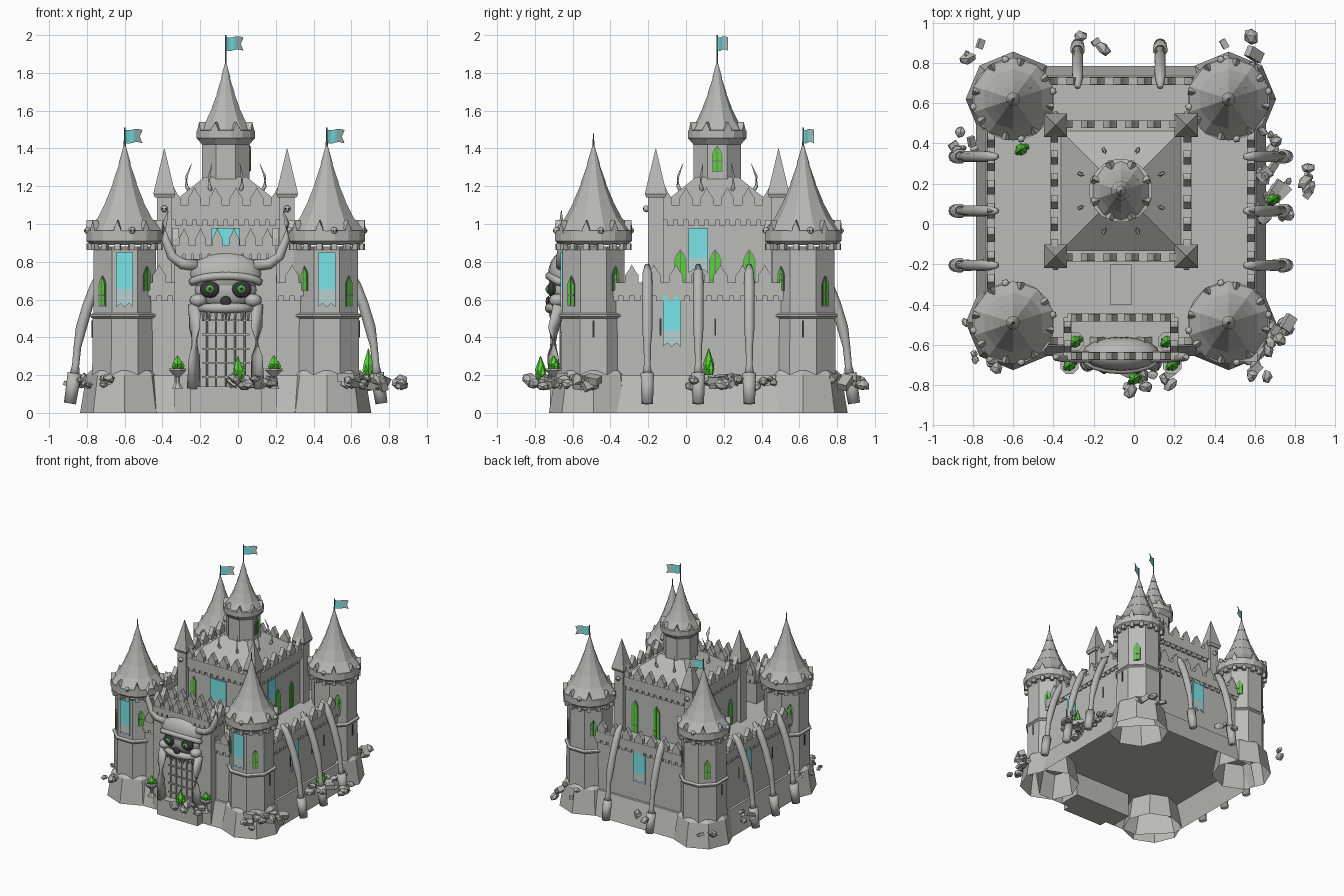
import bpy, bmesh, random
from math import sin, cos, pi, radians
from mathutils import Vector, Matrix

random.seed(4)
if "Cube" in bpy.data.objects:
    bpy.data.objects.remove(bpy.data.objects["Cube"])

def material(name, r, g, b):
    m = bpy.data.materials.new(name)
    m.use_nodes = True
    m.diffuse_color = (r, g, b, 1)
    m.node_tree.nodes["Principled BSDF"].inputs["Base Color"].default_value = (r, g, b, 1)
    return m

MATS = {"stone": material("stone grey", .5, .5, .485), "roof": material("roof grey", .47, .47, .46),
        "bone": material("bone grey", .48, .48, .47), "rock": material("rubble grey", .46, .46, .45),
        "iron": material("iron grey", .2, .2, .2), "dark": material("shadow black", .04, .04, .04),
        "green": material("glow green", .1, .66, .04), "teal": material("banner teal", .2, .8, .82),
        "pale": material("faded teal", .47, .65, .65), "dull": material("dull eye green", .1, .38, .08)}
parts = {}

def part(name, mat, smooth=False):
    if name not in parts:
        parts[name] = (bmesh.new(), mat, smooth)
    return parts[name][0]

def box(bm, x, y, z, sx, sy, sz, rot=None):
    m = Matrix.Translation((x, y, z)) @ (rot or Matrix()) @ Matrix.Diagonal((sx, sy, sz, 1))
    bmesh.ops.create_cube(bm, size=1, matrix=m)

def ball(bm, x, y, z, sx, sy, sz):
    m = Matrix.Translation((x, y, z)) @ Matrix.Diagonal((sx, sy, sz, 1))
    bmesh.ops.create_uvsphere(bm, u_segments=16, v_segments=10, radius=1, matrix=m)

def skin(bm, rings, ends=(True, True)):
    n = len(rings[0])
    for a, b in zip(rings, rings[1:]):
        for i in range(n):
            bm.faces.new((a[i], a[(i + 1) % n], b[(i + 1) % n], b[i]))
    if ends[0]:
        bm.faces.new(rings[0][::-1])
    if ends[1]:
        bm.faces.new(rings[-1])

def lathe(bm, x, y, profile, n, ends=(True, True), phase=.5):
    # radii are measured to the flat of each side
    rings = [[bm.verts.new((x + r / cos(pi / n) * cos((i + phase) * 2 * pi / n),
                            y + r / cos(pi / n) * sin((i + phase) * 2 * pi / n), z)) for i in range(n)]
             for r, z in profile]
    skin(bm, rings, ends)

def tube(bm, pts, radii, n=10):
    pts = [Vector(p) for p in pts]
    rings = []
    for i, p in enumerate(pts):
        d = pts[min(i + 1, len(pts) - 1)] - pts[max(i - 1, 0)]
        q = d.to_track_quat('Z', 'X')
        rings.append([bm.verts.new(p + q @ Vector((radii[i] * cos(k * 2 * pi / n),
                      radii[i] * sin(k * 2 * pi / n), 0))) for k in range(n)])
    skin(bm, rings)

def plate(bm, x, y, a, outline, depth, back=0):
    # upright outline facing the direction a
    n, t = Vector((cos(a), sin(a), 0)), Vector((-sin(a), cos(a), 0))
    rings = [[bm.verts.new(Vector((x, y, 0)) + n * d + t * u + Vector((0, 0, z))) for u, z in outline]
             for d in (back, depth)]
    skin(bm, rings)

def arch(w, z0, z1):
    h = w / 2
    zs = z1 - w * .9
    return [(-h, z0), (h, z0), (h, zs), (h * .65, (zs + z1) / 2), (0, z1), (-h * .65, (zs + z1) / 2), (-h, zs)]

def window(x, y, a, w, z0, z1):
    plate(part("window_frames", "iron"), x, y, a, arch(w + .01, z0 - .006, z1 + .008), .004, -.01)
    plate(part("window_glass", "green"), x, y, a, arch(w, z0, z1), .007, -.01)
    for u0, u1, za, zb in ((-.003, .003, z0, z1), (-w / 2, w / 2, z0 + .05, z0 + .056)):
        plate(part("window_bars", "iron"), x, y, a, [(u0, za), (u1, za), (u1, zb), (u0, zb)], .009)

def banner(x, y, a, w, z0, z1):
    h, zm = w / 2, z0 + (z1 - z0) * .33
    plate(part("banner_cloth", "teal"), x, y, a, [(-h, zm), (h, zm), (h, z1), (-h, z1)], .009)
    plate(part("banner_hem", "pale"), x, y, a, [(-h, z0), (-h / 2, z0 + .02), (0, z0), (h / 2, z0 + .02),
          (h, z0), (h, zm), (-h, zm)], .009)

def slit(x, y, a, z0):
    plate(part("arrow_slits", "dark"), x, y, a, [(-.005, z0), (.005, z0), (.005, z0 + .09), (-.005, z0 + .09)], .004, -.01)

def small_skull(x, y, z, a):
    ball(part("small_skulls", "bone", True), x, y, z, .018, .018, .018)
    for s in (-.5, .5):
        ball(part("small_skull_eyes", "dark"), x + .014 * cos(a + s), y + .014 * sin(a + s), z, .006, .006, .006)

def merlon(bm, x, y, a, w, z, h):
    plate(bm, x, y, a, [(-w / 2, z), (w / 2, z), (w / 2, z + h * .4), (w * .25, z + h * .65), (0, z + h),
          (-w * .25, z + h * .65), (-w / 2, z + h * .4)], .018, -.018)

def parapet(name, x, y, hx, hy, z, top, count):
    # low wall, corbels and pointed merlons around a rectangle
    bm = part(name, "stone")
    for k in range(4):
        a = k * pi / 2
        n, t = Vector((cos(a), sin(a))), Vector((-sin(a), cos(a)))
        out, half = (hx, hy) if k % 2 == 0 else (hy, hx)
        c = Vector((x, y)) + n * out
        plate(bm, c.x, c.y, a, [(-half, z), (half, z), (half, top), (-half, top)], .02, -.02)
        num = max(2, round(count * half / max(hx, hy)))
        for i in range(num):
            p = c + t * half * ((2 * i + 1) / num - 1)
            merlon(bm, p.x, p.y, a, half / num * 1.25, top, .095)
            for s in (-.5, .5):
                q = p + t * s * half / num
                box(bm, q.x, q.y, z - .012, .035, .035, .03)

def roof(x, y, r, z, h, n=10):
    # concave spire of overlapping tiers
    bm = part("spire_roofs", "roof")
    steps = [(1, 0), (.72, .15), (.5, .34), (.31, .55), (.14, .78), (.01, 1)]
    for (r0, t0), (r1, t1) in zip(steps, steps[1:]):
        lathe(bm, x, y, [(r * r0 + .006, z + h * t0 - .008), (r * r1, z + h * t1)], n)

def flag(x, y, z):
    tube(part("flag_poles", "iron"), [(x, y, z - .16), (x, y, z + .01)], [.005, .004], 6)
    for name, mat, lo, hi in (("flag_cloth", "teal", 0, 4), ("flag_ends", "pale", 4, 7)):
        bm = part(name, mat)
        cols = [[bm.verts.new((x + i * .0135, y + i * .008 + .003 * sin(i * 1.3), z - dz - .004 * sin(i)))
                 for dz in (0, .035, .07)] for i in range(lo, hi + 1)]
        if hi == 7:
            cols[-1][1].co.x -= .015
        for a, b in zip(cols, cols[1:]):
            for j in range(2):
                bm.faces.new((a[j], b[j], b[j + 1], a[j + 1]))

def crystals(x, y, z, h):
    bm = part("crystals", "green")
    for dx, dy, s in ((0, 0, 1), (.022, .012, .6), (-.018, -.014, .5)):
        lathe(bm, x + dx, y + dy, [(.014 * s, z), (.026 * s, z + h * .4 * s), (.002, z + h * s)], 6)

CX, CY, KY, WALL = -.065, .065, .165, .65
stone = part("castle_walls", "stone")

# Hollow plinth, open underneath, and curtain walls
plinth = part("plinth", "stone")
rings = [[plinth.verts.new((CX + i * o - j * .5 * s, CY + j * o + i * .5 * s, z))
          for i, j in ((1, 0), (0, 1), (-1, 0), (0, -1)) for s in (-1, 1)] for z, o in ((0, .72), (.2, .67))]
skin(plinth, rings, (False, True))
box(stone, CX, CY, .42, WALL * 2, WALL * 2, .44)
parapet("wall_parapet", CX, CY, .645, .645, .62, .69, 11)

# Corner towers
for sx in (-1, 1):
    for sy in (-1, 1):
        x, y = CX + sx * .535, CY + sy * .555
        lathe(plinth, x, y, [(.218, 0), (.187, .2), (.165, .225)], 8, (False, True), 0)
        lathe(stone, x, y, [(.172, .2), (.17, .5), (.182, .51), (.182, .52), (.165, .53), (.165, .86),
                            (.175, .88)], 8)
        crown = part("tower_crowns", "stone")
        lathe(crown, x, y, [(.18, .89), (.203, .91), (.203, .965), (.17, .965)], 16)
        for i in range(16):
            a = (i + .5) * pi / 8
            box(crown, x + .187 * cos(a), y + .187 * sin(a), .88, .03, .03, .035, Matrix.Rotation(a, 4, 'Z'))
            if i % 2:
                merlon(crown, x + .187 * cos(a), y + .187 * sin(a), a, .035, .95, .07)
            elif i % 4 == 0:
                small_skull(x + .2 * cos(a), y + .2 * sin(a), .965, a)
        roof(x, y, .19, .972, .455)
        tube(part("roof_spikes", "iron"), [(x, y, 1.4), (x, y, 1.48)], [.008, .002], 6)
        if sy > 0:
            flag(x, y, 1.5)
        else:
            banner(x, y - .165, -pi / 2, .09, .56, .85)
        for a in (pi / 4, 3 * pi / 4, 5 * pi / 4, 7 * pi / 4):
            outer = cos(a) * sx > 0 and sin(a) * sy > 0
            if outer or cos(a) * sx > 0 or sin(a) * sy > 0:
                lift = 0 if outer else .08
                window(x + .165 * cos(a), y + .165 * sin(a), a, .042, .57 + lift, (.72 if outer else .69) + lift)
        slit(x + sx * .171, y, 0 if sx > 0 else pi, .4)

# Gatehouse with a sunken roof deck
box(stone, CX, -.56, .36, .54, .19, .72)
for side in (-1, 1):
    box(stone, CX, -.56 + side * .085, .79, .54, .02, .16)
    box(stone, CX + side * .26, -.56, .79, .02, .19, .16)
parapet("gatehouse_parapet", CX, -.56, .265, .095, .84, .885, 6)
box(stone, CX, -.68, .07, .38, .08, .14)
box(stone, CX, -.3, .66, .11, .2, .06)
bars = part("portcullis", "rock")
for i in range(5):
    u = CX - .1 + i * .05
    tube(bars, [(u, -.665, .14), (u, -.665, .57)], [.005] * 2, 6)
    box(bars, CX, -.665, .19 + i * .075, .25, .009, .009)

# Great skull over the gate
bone = part("gate_skull", "bone", True)
ball(bone, CX, -.645, .735, .192, .085, .118)
ball(bone, CX, -.65, .65, .165, .07, .1)
arc = [(CX + .18 * cos(t), -.655 - .07 * sin(t), .685 + .04 * sin(t)) for t in [radians(12 * i) for i in range(16)]]
tube(bone, arc, [.012] + [.021] * 14 + [.012])
tube(bone, [(CX + u, -.72 + u * u * 2, .555) for u in (-.15, -.07, 0, .07, .15)], [.02, .026, .028, .026, .02])
ball(part("nose_hole", "dark"), CX, -.728, .59, .028, .015, .028)
for s in (-1, 1):
    ball(bone, CX + s * .145, -.68, .595, .046, .045, .036)
    ball(part("eye_sockets", "dark"), CX + s * .083, -.705, .655, .054, .028, .046)
    ball(part("glowing_eyes", "dull"), CX + s * .083, -.728, .655, .023, .014, .023)
    ball(part("pupils", "dark"), CX + s * .083, -.74, .655, .008, .005, .008)
    tube(bone, [(CX + s * u, y, z) for u, y, z in ((.165, -.67, .57), (.165, -.7, .45), (.165, -.705, .3), (.17, -.69, .13))],
         [.034, .03, .03, .036])
    tube(part("horns", "bone", True), [(CX + s * u, -.66, z) for u, z in
         ((.15, .78), (.23, .79), (.285, .83), (.32, .92), (.325, 1.0), (.305, 1.07))], [.03, .029, .026, .021, .013, .002])
for i in range(8):
    u = (i - 3.5) * .034
    lathe(part("teeth", "bone"), CX + u, -.715 + u * u * 2, [(.003, .49), (.014, .545)], 6)

# Keep with corner turrets
box(stone, CX, KY, .85, .66, .66, .5)
parapet("keep_parapet", CX, KY, .33, .33, 1.02, 1.1, 6)
lathe(part("keep_roof", "roof"), CX, KY, [(.31, 1.09), (.11, 1.25)], 4)
for sx in (-1, 1):
    for sy in (-1, 1):
        x, y = CX + sx * .325, KY + sy * .325
        box(stone, x, y, .88, .08, .08, .56)
        lathe(part("turret_roofs", "roof"), x, y, [(.05, 1.14), (.058, 1.16), (.034, 1.26), (.001, 1.4)], 4)
        small_skull(x, y + sy * .05, 1.08, sy * pi / 2)
for s in (-1, 1):
    for u in (-.195, -.01, .17):
        window(CX + s * .33, KY + u, 0 if s > 0 else pi, .055, .65, .86)
    window(CX + s * .235, KY - .33, -pi / 2, .045, .75, .94)
    window(CX + .095 + s * .1, KY + .33, pi / 2, .055, .65, .91)
banner(CX + .332, KY - .1, 0, .105, .74, .98)
banner(CX, KY - .332, -pi / 2, .15, .74, .98)

# Central tower
lathe(stone, CX, KY, [(.125, 1.15), (.125, 1.42), (.15, 1.45)], 8)
top = part("central_crown", "stone")
lathe(top, CX, KY, [(.13, 1.43), (.155, 1.455), (.155, 1.495), (.13, 1.5)], 16)
for i in range(8):
    a = (i + .5) * pi / 4
    merlon(top, CX + .135 * cos(a), KY + .135 * sin(a), a, .04, 1.48, .06)
    tube(part("roof_thorns", "bone", True), [(CX + r * cos(a), KY + r * sin(a), z) for r, z in
         ((.19, 1.15), (.225, 1.2), (.225, 1.25), (.195, 1.32))], [.012, .01, .007, .001], 6)
roof(CX, KY, .135, 1.502, .36)
flag(CX, KY, 1.99)
window(CX + .125, KY, 0, .045, 1.28, 1.41)

# Rib buttresses along the sides and back
def rib(x, y, a):
    pts = [(.615, .78), (.655, .74), (.69, .67), (.73, .57), (.765, .45), (.785, .35), (.795, .25), (.8, .2)]
    place = lambda o, z: (x + o * cos(a), y + o * sin(a), z)
    bm = part("rib_buttresses", "bone", True)
    tube(bm, [place(o, z) for o, z in pts], [.014, .026, .029, .028, .029, .02, .019, .028])
    tube(bm, [place(.8, .21), place(.825, .05)], [.037, .032])

for y in (-.205, .065, .335):
    rib(CX, y, 0)
    rib(CX, y, pi)
for x in (-.28, .13):
    rib(x, CY, pi / 2)
banner(CX + WALL, -.075, 0, .095, .35, .62)
banner(CX - WALL, .2, pi, .095, .35, .62)
banner(CX, CY + WALL, pi / 2, .11, .35, .62)
for s in (-1, 1):
    for u in (-.2, .09, .25):
        slit(CX + s * WALL, CY + u, 0 if s > 0 else pi, .41)

# Braziers and crystals
for s in (-1, 1):
    for u, y, z in ((.255, -.7, .13), (.228, -.585, .7)):
        lathe(part("braziers", "stone"), CX + s * u, y,
              [(.03, z), (.012, z + .03), (.012, z + .06), (.045, z + .095), (.045, z + .105)], 8)
        crystals(CX + s * u, y, z + .1, .075)
for x, y, z, h in ((0, -.77, .18, .12), (.69, .12, .2, .14), (-.56, .37, .63, .08)):
    crystals(x, y, z, h)

# Rubble heaps
rubble = part("rubble", "rock")
heaps = ((-.8, .86, .05, 3), (-.84, .42, .06, 6), (-.2, .87, .07, 3), (.52, .84, .1, 8), (.74, .15, .14, 26),
         (.7, .4, .06, 5), (.69, -.56, .08, 14), (.6, -.69, .07, 10), (.02, -.8, .08, 8), (.15, -.78, .04, 3),
         (-.73, -.69, .08, 7), (-.8, -.45, .05, 4))
for hx, hy, spread, count in heaps:
    for i in range(count):
        p = Vector((hx + random.uniform(-1, 1) * spread, hy + random.uniform(-1, 1) * spread, random.uniform(.14, .19)))
        rot = Matrix.Rotation(random.uniform(0, pi), 4, Vector((random.random(), random.random(), 2)))
        s = random.uniform(.02, .045)
        if i % 3 == 2:
            box(rubble, *p, s * 2, s * 1.3, s, rot)
        else:
            m = Matrix.Translation(p) @ rot @ Matrix.Diagonal((s, s * .85, s * .65, 1))
            for v in bmesh.ops.create_icosphere(rubble, subdivisions=1, radius=1, matrix=m)["verts"]:
                v.co += (v.co - p) * random.uniform(-.25, .2)

# Turn each part into an object
for name, (bm, mat, smooth) in parts.items():
    bmesh.ops.recalc_face_normals(bm, faces=bm.faces)
    mesh = bpy.data.meshes.new(name)
    bm.to_mesh(mesh)
    bm.free()
    mesh.materials.append(MATS[mat])
    ob = bpy.data.objects.new(name, mesh)
    bpy.context.collection.objects.link(ob)
    if smooth:
        mesh.shade_smooth()
